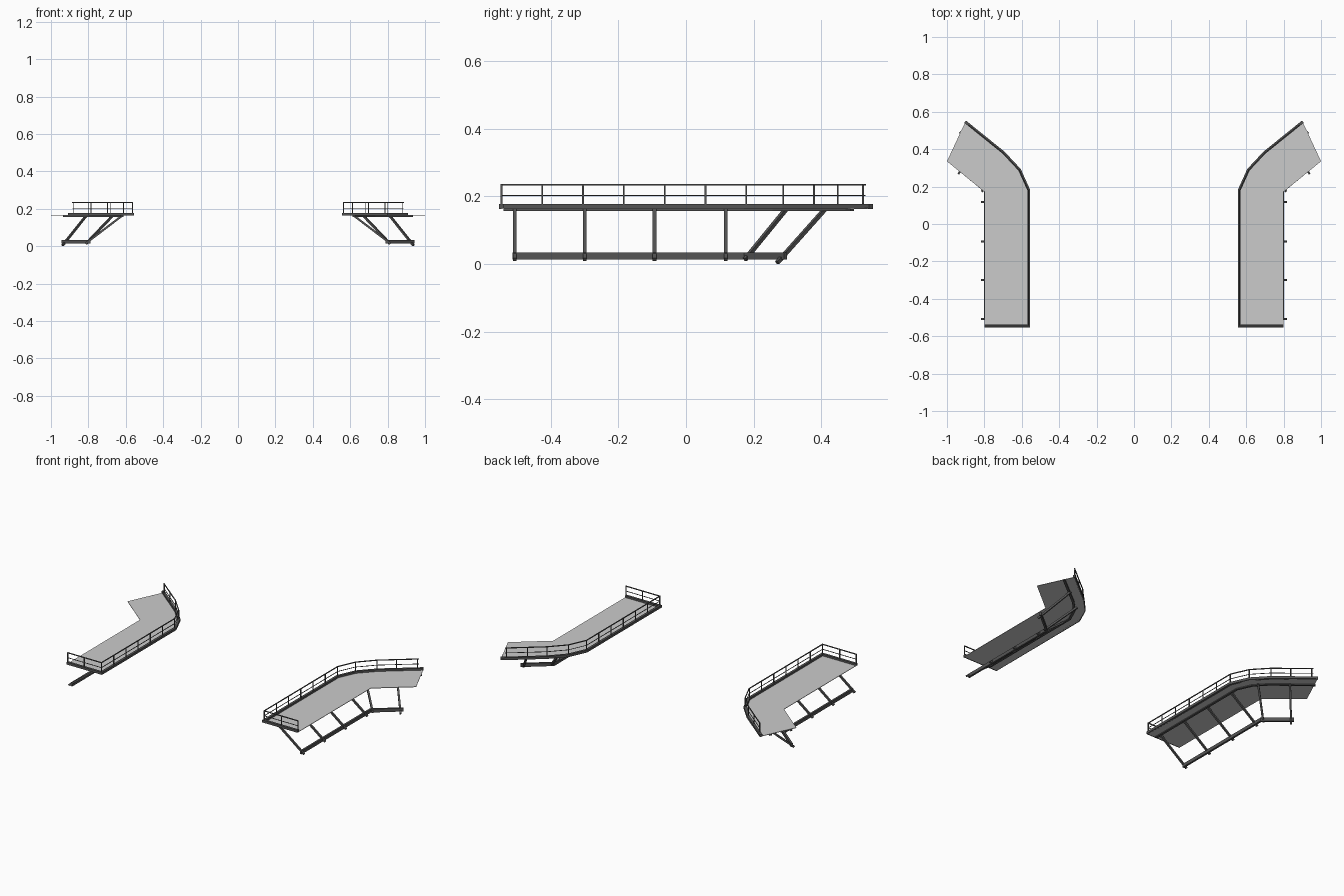
import bpy, bmesh
from mathutils import Vector

if "Cube" in bpy.data.objects:
    bpy.data.objects.remove(bpy.data.objects["Cube"])

dark = bpy.data.materials.new("dark_steel")
dark.diffuse_color = (0.09, 0.09, 0.09, 1)
dark.use_nodes = True
dark.node_tree.nodes["Principled BSDF"].inputs["Base Color"].default_value = dark.diffuse_color


def finish(name, bm, mat=dark):
    """Store the mesh and mirror it to the other side."""
    bmesh.ops.recalc_face_normals(bm, faces=bm.faces[:])
    me = bpy.data.meshes.new(name)
    bm.to_mesh(me)
    bm.free()
    ob = bpy.data.objects.new(name, me)
    bpy.context.collection.objects.link(ob)
    if mat:
        me.materials.append(mat)
    ob.modifiers.new("mirror", 'MIRROR').use_mirror_merge = False
    return ob


def prism(bm, pts, z0, z1):
    """Vertical prism over a flat outline."""
    face = bm.faces.new([bm.verts.new((x, y, z0)) for x, y in pts])
    ext = bmesh.ops.extrude_face_region(bm, geom=[face])["geom"]
    for v in ext:
        if isinstance(v, bmesh.types.BMVert):
            v.co.z = z1


def sweep(bm, path, w, z0, z1):
    """Rectangular bar along a flat path with mitred corners."""
    p = [Vector(q) for q in path]
    rings = []
    for i, c in enumerate(p):
        a = (c - p[i - 1]).normalized() if i else (p[1] - c).normalized()
        b = (p[i + 1] - c).normalized() if i < len(p) - 1 else a
        n = Vector((-(a + b).y, (a + b).x)).normalized()
        n *= w / 2 / n.dot(Vector((-a.y, a.x)))
        rings.append([bm.verts.new((q.x, q.y, z)) for q, z in
                      ((c + n, z0), (c - n, z0), (c - n, z1), (c + n, z1))])
    for r, s in zip(rings, rings[1:]):
        for k in range(4):
            bm.faces.new((r[k], r[(k + 1) % 4], s[(k + 1) % 4], s[k]))
    bm.faces.new(rings[0])
    bm.faces.new(rings[-1])


def bar(bm, a, b, w):
    """Square bar between two points, one side kept horizontal."""
    a, b = Vector(a), Vector(b)
    d = (b - a).normalized()
    u = d.cross(Vector((0, 0, 1)) if abs(d.z) < 0.99 else Vector((0, 1, 0))).normalized()
    v = d.cross(u)
    h = w / 2
    r, s = [[bm.verts.new(c + u * i * h + v * j * h) for i, j in
             ((-1, -1), (1, -1), (1, 1), (-1, 1))] for c in (a, b)]
    for k in range(4):
        bm.faces.new((r[k], r[(k + 1) % 4], s[(k + 1) % 4], s[k]))
    bm.faces.new(r)
    bm.faces.new(s)


# walkway deck
bm = bmesh.new()
prism(bm, [(0.56, -0.546), (0.80, -0.546), (0.80, 0.172), (1.0, 0.335), (0.902, 0.545),
           (0.695, 0.38), (0.61, 0.29), (0.562, 0.18)], 0.163, 0.166)
finish("deck", bm, None)

# raised beam along the front and inner edge
bm = bmesh.new()
sweep(bm, [(0.80, -0.546), (0.563, -0.546), (0.563, 0.182), (0.612, 0.29),
           (0.697, 0.381), (0.903, 0.547)], 0.015, 0.163, 0.178)
finish("edge_beam", bm)

# beam under the deck carrying the struts
bm = bmesh.new()
sweep(bm, [(0.62, -0.54), (0.62, 0.17), (0.661, 0.26), (0.73, 0.333), (0.932, 0.492)],
      0.014, 0.157, 0.1635)
finish("under_beam", bm)

# low wall beam at the foot of the struts
bm = bmesh.new()
sweep(bm, [(0.795, -0.513), (0.795, 0.175), (0.94, 0.294)], 0.012, 0.013, 0.034)
finish("lower_beam", bm)

# slanted struts
bm = bmesh.new()
for y in (-0.507, -0.3, -0.093, 0.118):
    bar(bm, (0.815, y, 0.014), (0.622, y, 0.161), 0.011)
bar(bm, (0.812, 0.175, 0.014), (0.672, 0.295, 0.161), 0.011)
bar(bm, (0.938, 0.27, 0.004), (0.813, 0.41, 0.161), 0.011)
finish("struts", bm)

# railing: two rails and posts
rail = [(0.80, -0.546), (0.564, -0.546), (0.564, 0.18), (0.613, 0.288),
        (0.698, 0.379), (0.885, 0.53)]
bm = bmesh.new()
sweep(bm, rail, 0.005, 0.232, 0.237)
finish("top_rail", bm)
bm = bmesh.new()
sweep(bm, rail, 0.003, 0.202, 0.205)
finish("middle_rail", bm)
bm = bmesh.new()
posts = [(0.798, -0.546), (0.683, -0.546), (0.613, 0.288), (0.698, 0.379),
         (0.785, 0.449), (0.878, 0.524)]
posts += [(0.564, -0.546 + i * 0.1207) for i in range(7)]
for x, y in posts:
    bar(bm, (x, y, 0.17), (x, y, 0.234), 0.005)
finish("rail_posts", bm)
